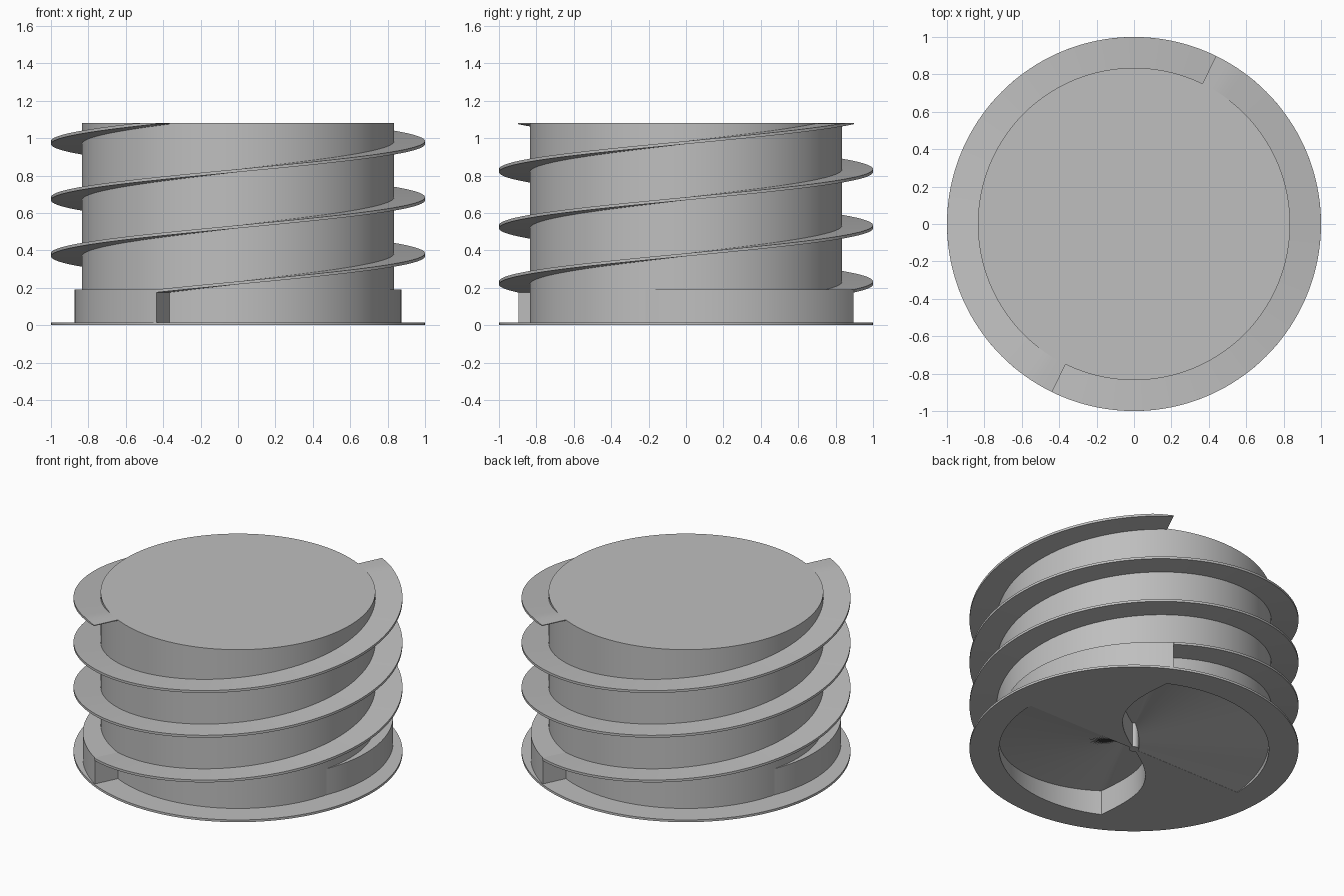
import bpy, bmesh
from math import radians, sin, cos, pi, atan2, hypot

if "Cube" in bpy.data.objects:
    bpy.data.objects.remove(bpy.data.objects["Cube"])

CORE_R, TOP, BASE_T = 0.835, 1.08, 0.015
COLLAR_H, CAVITY_R, CAVITY_H = 0.19, 0.82, 0.165
START, TURN = -116, 540          # blade start angle and sweep in degrees
BLADE_Z, BLADE_T, LEAD = 0.175, 0.016, 0.6

grey = bpy.data.materials.new("mid_grey")
grey.use_nodes = True
colour = (0.52, 0.52, 0.52, 1)
grey.diffuse_color = colour
grey.node_tree.nodes["Principled BSDF"].inputs["Base Color"].default_value = colour


def finish(bm, name):
    bmesh.ops.recalc_face_normals(bm, faces=bm.faces[:])
    mesh = bpy.data.meshes.new(name)
    bm.to_mesh(mesh)
    bm.free()
    mesh.materials.append(grey)
    obj = bpy.data.objects.new(name, mesh)
    bpy.context.collection.objects.link(obj)
    return obj


def smooth(obj):
    bpy.ops.object.select_all(action="DESELECT")
    obj.select_set(True)
    bpy.context.view_layer.objects.active = obj
    bpy.ops.object.shade_smooth_by_angle(angle=radians(30))


def sweep(name, sections):
    """Solid through rectangular sections (angle, inner r, outer r, bottom, top)."""
    bm = bmesh.new()
    rings = []
    for a, r0, r1, z0, z1 in sections:
        c, s = cos(radians(a)), sin(radians(a))
        rings.append([bm.verts.new((r * c, r * s, z))
                      for r, z in ((r0, z0), (r1, z0), (r1, z1), (r0, z1))])
    for p, q in zip(rings, rings[1:]):
        for i in range(4):
            j = (i + 1) % 4
            bm.faces.new((p[i], p[j], q[j], q[i]))
    bm.faces.new(rings[0])
    bm.faces.new(rings[-1][::-1])
    return finish(bm, name)


# Core with its base flange, turned from one profile
bm = bmesh.new()
profile = [(0, 0), (1, 0), (1, BASE_T), (CORE_R, BASE_T), (CORE_R, TOP), (0, TOP)]
verts = [bm.verts.new((r, 0, z)) for r, z in profile]
edges = [bm.edges.new(pair) for pair in zip(verts, verts[1:])]
bmesh.ops.spin(bm, geom=verts + edges, cent=(0, 0, 0), axis=(0, 0, 1),
               angle=2 * pi, steps=144, use_merge=False)
bmesh.ops.remove_doubles(bm, verts=bm.verts[:], dist=0.0001)
core = finish(bm, "core_and_flange")


def cavity_sections(turn):
    """Ramped pocket: shallow at angle 0, deepest at the curved end wall."""
    out = []
    steps = 48
    for i in range(steps + 1):
        t = i / steps
        out.append((turn + START * t, 0.03, CAVITY_R, -0.05, 0.001 + CAVITY_H * t))
    for i in range(1, 20):
        s = CAVITY_R * (1 - i / 20)
        bulge = 0.16 * sin(pi * s / CAVITY_R)
        angle = START - atan2(bulge, s) * 180 / pi
        out.append((turn + angle, 0.03, hypot(s, bulge), -0.05, CAVITY_H))
    return out


# Two intake pockets cut into the underside
for turn in (0, 180):
    cutter = sweep("pocket_cutter", cavity_sections(turn))
    cutter.hide_render = True
    mod = core.modifiers.new("pocket", "BOOLEAN")
    mod.operation, mod.solver, mod.object = "DIFFERENCE", "EXACT", cutter
    bpy.ops.object.select_all(action="DESELECT")
    core.select_set(True)
    bpy.context.view_layer.objects.active = core
    bpy.ops.object.modifier_apply(modifier=mod.name)
    bpy.data.objects.remove(cutter)
smooth(core)

# Two helical blades and the two widening collar walls below their starts
for turn, side in ((0, "front"), (180, "back")):
    blade = []
    for i in range(217):
        t = i / 216
        z = BLADE_Z + LEAD * TURN / 360 * t
        blade.append((turn + START + TURN * t, CORE_R - 0.005, 1.0,
                      z, min(z + BLADE_T, TOP)))
    smooth(sweep(side + "_helical_blade", blade))

    collar = []
    for i in range(33):
        t = i / 32
        collar.append((turn + START - 79 * (1 - t), CORE_R - 0.01,
                       CORE_R + (0.995 - CORE_R) * t, BASE_T / 2, COLLAR_H))
    smooth(sweep(side + "_collar_wall", collar))
